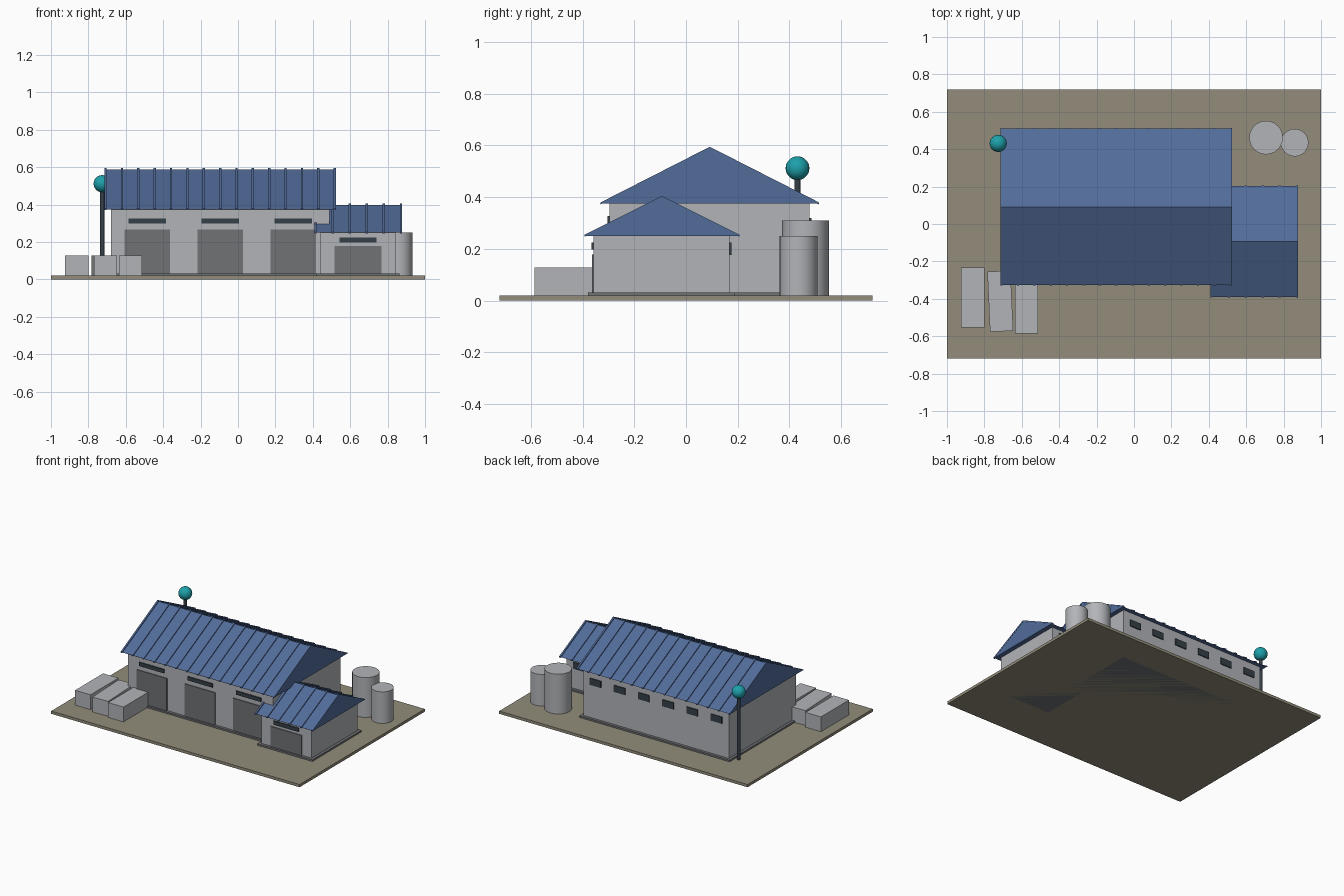
import bpy, bmesh, math
from mathutils import Matrix

if "Cube" in bpy.data.objects:
    bpy.data.objects.remove(bpy.data.objects["Cube"])


def mat(name, r, g, b):
    lin = lambda c: (c / 255 / 12.92) if c < 11 else ((c / 255 + 0.055) / 1.055) ** 2.4
    m = bpy.data.materials.new(name)
    m.diffuse_color = (lin(r), lin(g), lin(b), 1)
    m.use_nodes = True
    m.node_tree.nodes["Principled BSDF"].inputs["Base Color"].default_value = m.diffuse_color
    return m


GROUND = mat("packed_earth", 146, 140, 122)
WALL = mat("pale_grey", 178, 180, 184)
DARK = mat("door_grey", 112, 114, 117)
ROOF = mat("roof_blue", 82, 108, 154)
GLASS = mat("dark_slate", 54, 64, 72)
TEAL = mat("teal", 30, 160, 170)


def finish(name, bm, m, smooth=False):
    bmesh.ops.recalc_face_normals(bm, faces=bm.faces)
    me = bpy.data.meshes.new(name)
    bm.to_mesh(me)
    bm.free()
    me.materials.append(m)
    ob = bpy.data.objects.new(name, me)
    bpy.context.collection.objects.link(ob)
    if smooth:
        bpy.ops.object.select_all(action='DESELECT')
        ob.select_set(True)
        bpy.context.view_layer.objects.active = ob
        bpy.ops.object.shade_smooth_by_angle(angle=math.radians(40))
    return ob


def box(name, x0, x1, y0, y1, z0, z1, m, turn=0):
    bm = bmesh.new()
    bmesh.ops.create_cube(bm, size=1)
    bm.transform(Matrix.Translation(((x0 + x1) / 2, (y0 + y1) / 2, (z0 + z1) / 2))
                 @ Matrix.Rotation(turn, 4, 'Z')
                 @ Matrix.Diagonal((x1 - x0, y1 - y0, z1 - z0, 1)))
    return finish(name, bm, m)


def cylinder(name, x, y, r, z0, z1, m, sides=24):
    bm = bmesh.new()
    bmesh.ops.create_cone(bm, cap_ends=True, segments=sides, radius1=r, radius2=r, depth=z1 - z0)
    bm.transform(Matrix.Translation((x, y, (z0 + z1) / 2)))
    return finish(name, bm, m, True)


def extrude_x(name, profile, spans, m):
    """Extrude a closed y-z profile along x, once for every (x0, x1) span."""
    bm = bmesh.new()
    for x0, x1 in spans:
        a = [bm.verts.new((x0, y, z)) for y, z in profile]
        b = [bm.verts.new((x1, y, z)) for y, z in profile]
        bm.faces.new(a)
        bm.faces.new(b[::-1])
        n = len(profile)
        for i in range(n):
            bm.faces.new((a[i], b[i], b[(i + 1) % n], a[(i + 1) % n]))
    return finish(name, bm, m)


def roof(name, x0, x1, yc, half, eave, ridge, ribs):
    # solid gable prism
    extrude_x(name, [(yc - half, eave), (yc + half, eave), (yc, ridge)], [(x0, x1)], ROOF)
    # standing seams: chevrons hugging both slopes
    e, h, w = 0.004, 0.007, 0.006
    prof = [(yc - half - e, eave - 0.003), (yc - half - e, eave + h - 0.002), (yc, ridge + h),
            (yc + half + e, eave + h - 0.002), (yc + half + e, eave - 0.003), (yc, ridge - 0.006)]
    a, b = x0 + w - 0.001, x1 - w + 0.001
    xs = [a + (b - a) * i / (ribs - 1) for i in range(ribs)]
    extrude_x(name + "_seams", prof, [(x - w, x + w) for x in xs], ROOF)


def building(name, x0, x1, y0, y1, top, doors, door_top, door_w, back_windows, back_z):
    g = 0.02
    box(name + "_pad", x0 - g, x1 + g, y0 - g, y1 + g, 0, 0.032, DARK)
    box(name + "_walls", x0, x1, y0, y1, 0.02, top, WALL)
    # doors with a vent strip above each
    for i in range(doors):
        c = x0 + (x1 - x0) * (i + 0.5) / doors
        box(f"{name}_door_{i+1}", c - door_w / 2, c + door_w / 2, y0 - 0.006, y0 + 0.003,
            0.03, door_top, DARK)
        box(f"{name}_vent_{i+1}", c - 0.1, c + 0.1, y0 - 0.008, y0 + 0.001,
            door_top + 0.033 - (0.013 if doors == 1 else 0), door_top + 0.06 - (0.013 if doors == 1 else 0), GLASS)
    # rear windows
    for i in range(back_windows):
        c = x0 + (x1 - x0) * (i + 0.5) / back_windows
        box(f"{name}_rear_window_{i+1}", c - 0.045, c + 0.045, y1 - 0.002, y1 + 0.007,
            back_z - 0.024, back_z + 0.024, GLASS)


# yard
box("yard", -1, 1, -0.72, 0.72, 0, 0.02, GROUND)

# main hall and annex
building("hall", -0.68, 0.49, -0.296, 0.478, 0.376, 3, 0.267, 0.245, 6, 0.296)
roof("hall_roof", -0.713, 0.522, 0.092, 0.418, 0.375, 0.588, 15)
building("annex", 0.44, 0.843, -0.358, 0.168, 0.251, 1, 0.178, 0.25, 2, 0.201)
roof("annex_roof", 0.41, 0.876, -0.093, 0.296, 0.25, 0.398, 6)

# storage tanks
cylinder("large_tank", 0.706, 0.462, 0.09, 0.02, 0.31, WALL)
cylinder("small_tank", 0.859, 0.435, 0.074, 0.02, 0.25, WALL)

# crates in the yard
for i, (x, y, a) in enumerate([(-0.862, -0.393, 0), (-0.715, -0.413, 0.045), (-0.574, -0.425, 0)]):
    box(f"crate_{i+1}", x - 0.062, x + 0.062, y - 0.161, y + 0.161, 0.02, 0.128, WALL, a)

# lamp post with globe
cylinder("lamp_post", -0.726, 0.431, 0.012, 0.02, 0.48, GLASS, 12)
bm = bmesh.new()
bmesh.ops.create_uvsphere(bm, u_segments=24, v_segments=14, radius=0.046)
bm.transform(Matrix.Translation((-0.726, 0.431, 0.512)))
finish("lamp_globe", bm, TEAL, True)
